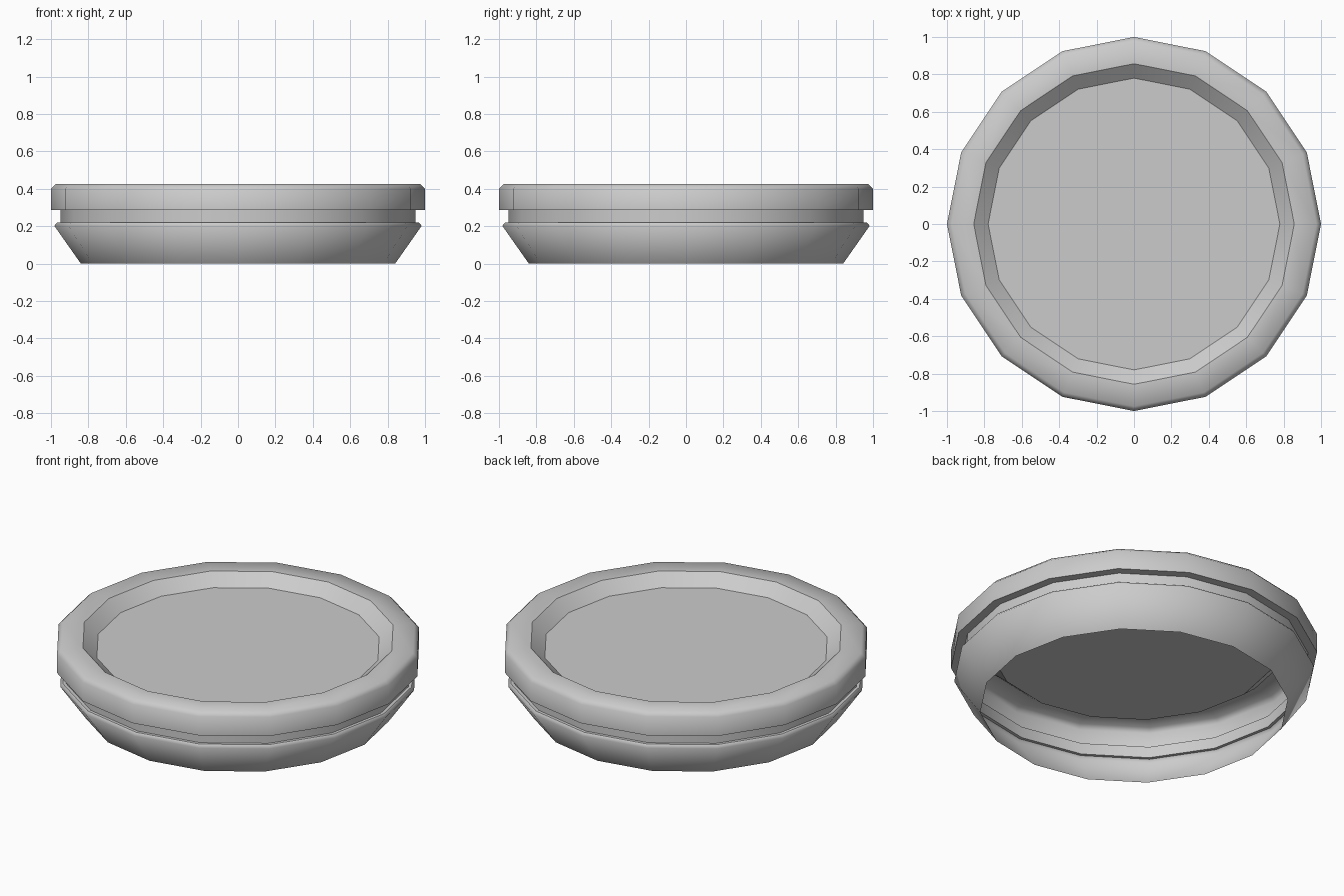
import bpy, bmesh
from math import cos, sin, pi

if "Cube" in bpy.data.objects:
    bpy.data.objects.remove(bpy.data.objects["Cube"])

SIDES = 16


def lathe(name, profile, cap=False):
    """Spin (radius, z, sharp) points into an open shell, optionally capped at the end."""
    bm = bmesh.new()
    rings = []
    for r, z, _ in profile:
        rings.append([bm.verts.new((r * cos(2 * pi * i / SIDES),
                                    r * sin(2 * pi * i / SIDES), z))
                      for i in range(SIDES)])
    for a, b in zip(rings, rings[1:]):
        for i in range(SIDES):
            j = (i + 1) % SIDES
            bm.faces.new((a[i], a[j], b[j], b[i]))
    if cap:
        bm.faces.new(rings[-1])
    for f in bm.faces:
        f.smooth = True
    # Crease the rings that read as hard edges
    for ring, (_, _, sharp) in zip(rings, profile):
        if sharp:
            for i in range(SIDES):
                e = bm.edges.get((ring[i], ring[(i + 1) % SIDES]))
                if e:
                    e.smooth = False
    mesh = bpy.data.meshes.new(name)
    bm.to_mesh(mesh)
    bm.free()
    obj = bpy.data.objects.new(name, mesh)
    bpy.context.collection.objects.link(obj)
    return obj


# Flared lower skirt with a small rounded lip, open underneath
lathe("lower_skirt", [(0.84, 0.0, True), (0.982, 0.202, False),
                      (0.968, 0.22, True), (0.95, 0.22, True)])

# Recessed neck between skirt and rim
lathe("neck_groove", [(0.95, 0.22, True), (0.95, 0.287, True)])

# Upper rim: underside ledge, outer band, bevel, top, sloped inner wall and sunken plate
lathe("rim_and_plate", [(0.95, 0.287, True), (1.0, 0.287, True),
                        (1.0, 0.40, False), (0.975, 0.425, False),
                        (0.857, 0.425, True), (0.78, 0.36, True)], cap=True)
